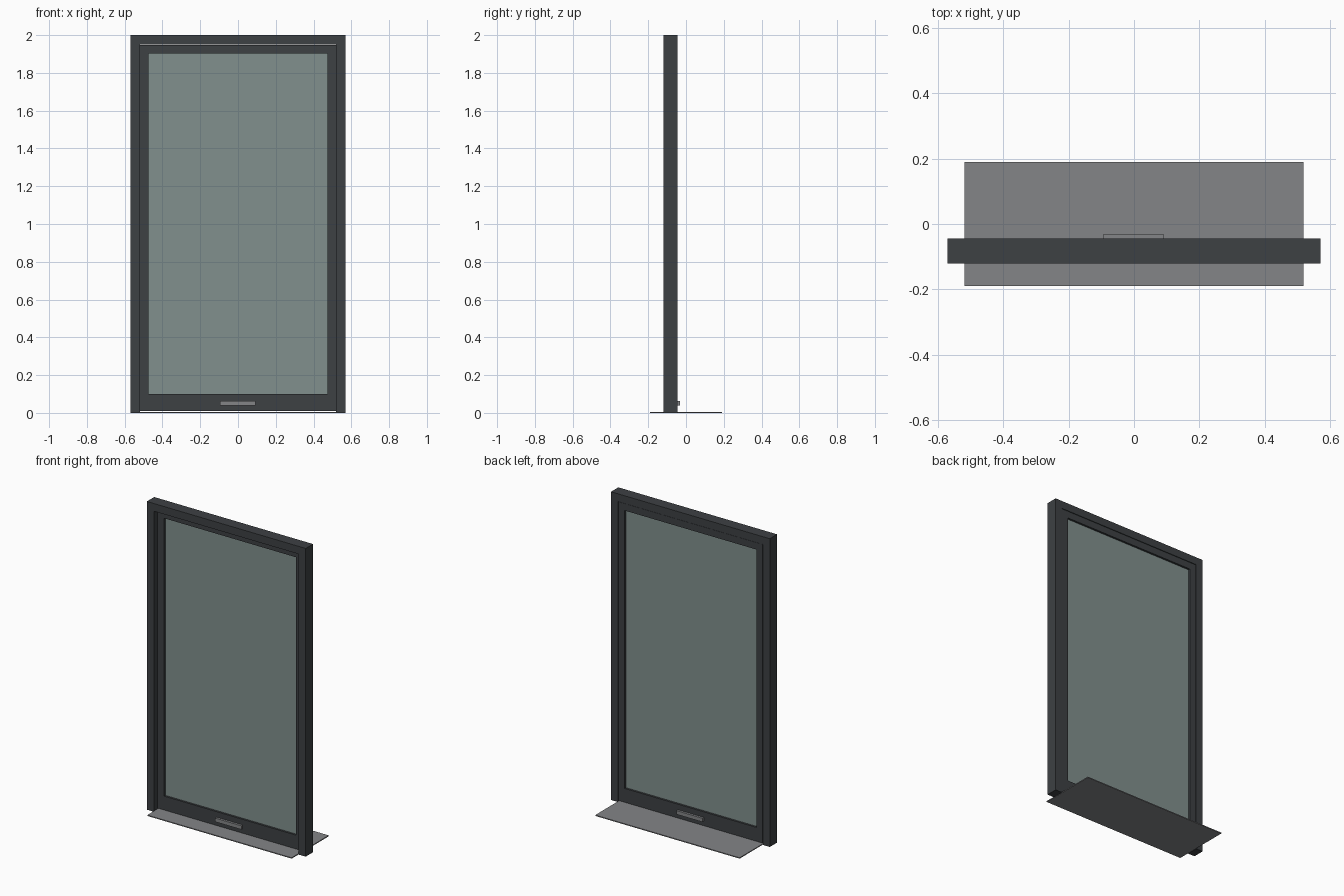
import bpy, bmesh

if "Cube" in bpy.data.objects:
    bpy.data.objects.remove(bpy.data.objects["Cube"])


def material(name, rgb):
    m = bpy.data.materials.new(name)
    m.diffuse_color = (*rgb, 1)
    m.use_nodes = True
    m.node_tree.nodes["Principled BSDF"].inputs["Base Color"].default_value = m.diffuse_color
    return m


DARK = material("dark_metal", (0.047, 0.052, 0.057))
GLASS = material("tinted_glass", (0.22, 0.28, 0.27))
STEEL = material("steel", (0.23, 0.235, 0.245))


def add_object(name, bm, mat):
    bmesh.ops.recalc_face_normals(bm, faces=bm.faces)
    mesh = bpy.data.meshes.new(name)
    bm.to_mesh(mesh)
    bm.free()
    mesh.materials.append(mat)
    ob = bpy.data.objects.new(name, mesh)
    bpy.context.collection.objects.link(ob)
    return ob


def box(name, x, y, z, mat):
    """Box from (min, max) ranges."""
    bm = bmesh.new()
    bmesh.ops.create_cube(bm, size=1)
    for v in bm.verts:
        v.co = [r[0] + (c + 0.5) * (r[1] - r[0]) for c, r in zip(v.co, (x, y, z))]
    return add_object(name, bm, mat)


def border(name, outer, inner, y, mat, closed):
    """Mitred border between two upright outlines given as (half width, bottom, top)."""
    def outline(o):
        w, b, t = o
        return [(-w, b), (-w, t), (w, t), (w, b)]
    bm = bmesh.new()
    sections = []
    for (ox, oz), (ix, iz) in zip(outline(outer), outline(inner)):
        sections.append([bm.verts.new(p) for p in (
            (ox, y[0], oz), (ix, y[0], iz), (ix, y[1], iz), (ox, y[1], oz))])
    for i in range(4 if closed else 3):
        a, b = sections[i], sections[(i + 1) % 4]
        for k in range(4):
            n = (k + 1) % 4
            bm.faces.new((a[k], a[n], b[n], b[k]))
    if not closed:
        bm.faces.new(sections[0])
        bm.faces.new(sections[-1])
    return add_object(name, bm, mat)


# Fixed three-sided frame
border("door_frame", (0.57, 0, 2), (0.52, 0, 1.95), (-0.12, -0.045), DARK, False)

# Door leaf, set back from the front of the frame
leaf_y = (-0.083, -0.047)
border("door_leaf", (0.518, 0.01, 1.948), (0.473, 0.1, 1.903), leaf_y, DARK, True)

# Glass pane
box("glass_pane", (-0.473, 0.473), (-0.070, -0.060), (0.1, 1.903), GLASS)

# Low pull handles on both faces of the leaf
for side, y in (("front", (leaf_y[0] - 0.015, leaf_y[0])),
                ("back", (leaf_y[1], leaf_y[1] + 0.015))):
    box(side + "_handle", (-0.095, 0.092), y, (0.04, 0.064), STEEL)

# Floor threshold plate
box("threshold", (-0.518, 0.518), (-0.19, 0.19), (0, 0.006), STEEL)
